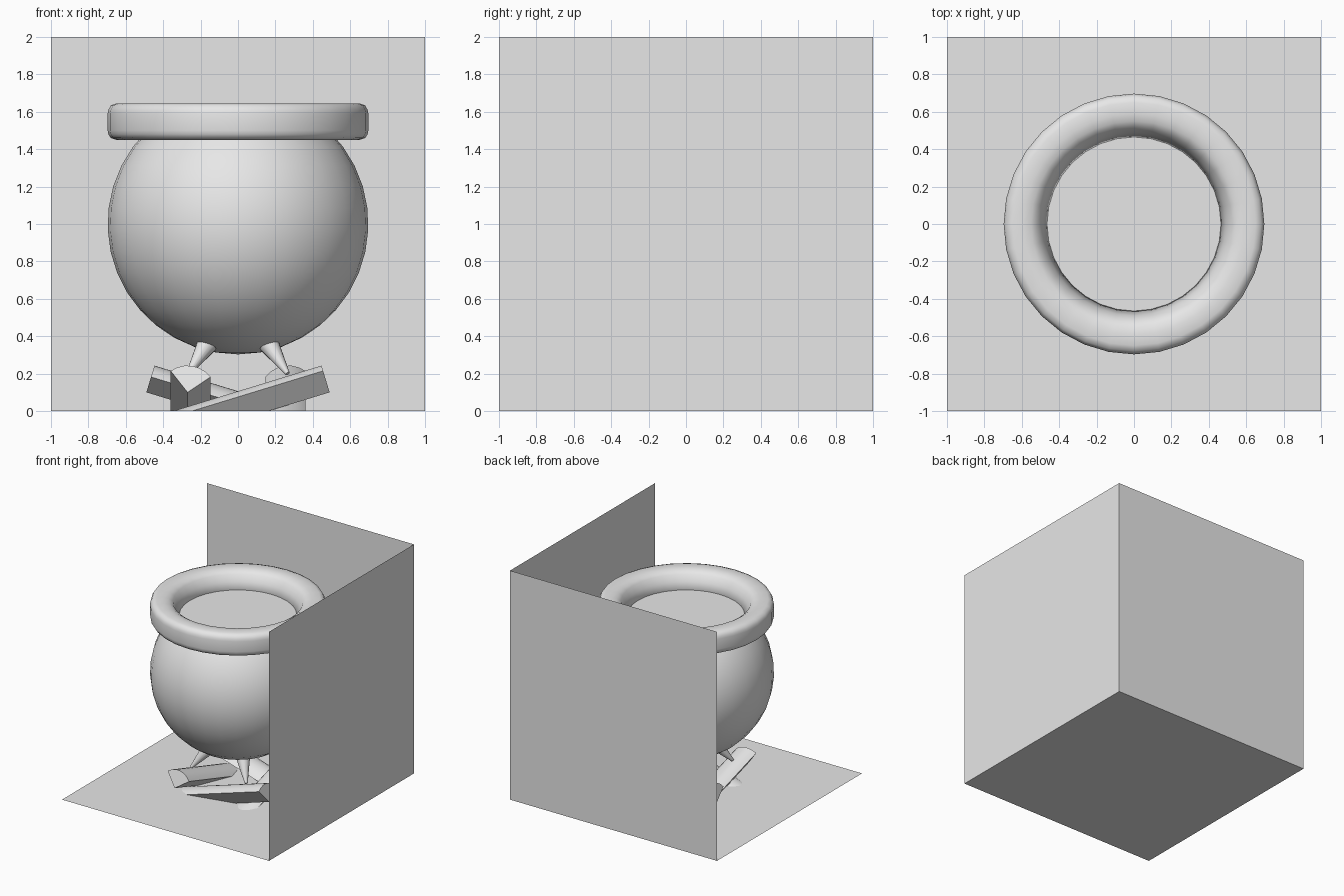
import bpy, bmesh, math
from mathutils import Matrix, Vector

cube = bpy.data.objects.get("Cube")
if cube:
    bpy.data.objects.remove(cube, do_unlink=True)

GREY = (0.8, 0.8, 0.8, 1)
mat = bpy.data.materials.new("plain grey")
mat.use_nodes = True
mat.diffuse_color = GREY
mat.node_tree.nodes["Principled BSDF"].inputs["Base Color"].default_value = GREY


def finish(name, bm, smooth=None):
    """Turn a bmesh into an object, optionally smoothed below an angle."""
    mesh = bpy.data.meshes.new(name)
    bm.to_mesh(mesh)
    bm.free()
    mesh.materials.append(mat)
    ob = bpy.data.objects.new(name, mesh)
    bpy.context.collection.objects.link(ob)
    if smooth:
        bpy.ops.object.select_all(action='DESELECT')
        ob.select_set(True)
        bpy.context.view_layer.objects.active = ob
        bpy.ops.object.shade_smooth_by_angle(angle=math.radians(smooth))
    return ob


def lathe(name, profile, closed=False, smooth=60, steps=32):
    """Spin an (r, z) profile around the z axis."""
    bm = bmesh.new()
    verts = [bm.verts.new((r, 0, z)) for r, z in profile]
    edges = [bm.edges.new(p) for p in zip(verts, verts[1:])]
    if closed:
        edges.append(bm.edges.new((verts[-1], verts[0])))
    bmesh.ops.spin(bm, geom=verts + edges, cent=(0, 0, 0), axis=(0, 0, 1),
                   angle=math.tau, steps=steps)
    bmesh.ops.remove_doubles(bm, verts=bm.verts, dist=1e-4)
    bmesh.ops.recalc_face_normals(bm, faces=bm.faces)
    return finish(name, bm, smooth)


def panel(name, origin, u, v):
    """Single flat rectangle spanned by two edge vectors."""
    o, u, v = Vector(origin), Vector(u), Vector(v)
    bm = bmesh.new()
    bm.faces.new([bm.verts.new(p) for p in (o, o + u, o + u + v, o + v)])
    return finish(name, bm)


# Floor and the two walls
panel("floor", (-1, -1, 0), (2, 0, 0), (0, 2, 0))
panel("back_wall", (-1, 1, 0), (2, 0, 0), (0, 0, 2))
panel("left_wall", (1, 1, 0), (0, -2, 0), (0, 0, 2))

# Round pot body, open under the rim
R = 0.697
top = math.radians(46)
bottom = -math.pi / 2
arc = [bottom + (top - bottom) * i / 14 for i in range(15)]
lathe("pot_body", [(R * math.cos(a), 1 + R * math.sin(a)) for a in arc])

# Thick rounded rim with a sloping inner lip
lathe("pot_rim", [(0.465, 1.5), (0.49, 1.56), (0.515, 1.615), (0.55, 1.638),
                  (0.59, 1.645), (0.65, 1.645), (0.68, 1.634), (0.693, 1.61),
                  (0.697, 1.59), (0.697, 1.5), (0.693, 1.48), (0.68, 1.46),
                  (0.65, 1.45), (0.5, 1.45)], closed=True)

# Liquid surface
lathe("liquid", [(0, 1.5), (0.467, 1.5)])

# Four splayed, tapered feet
for i in range(4):
    spin = Matrix.Rotation(math.radians(45 + 90 * i), 4, 'Z')
    start, end = Vector((0.235, 0, 0.355)), Vector((0.375, 0, 0.2))
    axis = end - start
    bm = bmesh.new()
    bmesh.ops.create_cone(bm, cap_ends=True, segments=16, radius1=0.055,
                          radius2=0.012, depth=axis.length)
    turn = axis.to_track_quat('Z', 'Y').to_matrix().to_4x4()
    bm.transform(spin @ Matrix.Translation((start + end) / 2) @ turn)
    finish(f"foot_{i + 1}", bm, 40)

# Four split logs in a ring, each with one end raised and the other in the floor
SECTOR = [math.radians(35 + 92 * i / 6) for i in range(7)]
for i in range(4):
    bm = bmesh.new()
    ring = [(0, 0)] + [(0.15 * math.cos(a), 0.15 * math.sin(a)) for a in SECTOR]
    face = bm.faces.new([bm.verts.new((0, y, z)) for y, z in ring])
    ext = bmesh.ops.extrude_face_region(bm, geom=[face])
    moved = [g for g in ext["geom"] if isinstance(g, bmesh.types.BMVert)]
    bmesh.ops.translate(bm, verts=moved, vec=(-1.05, 0, 0))
    place = Matrix.Translation((0.49, -0.27, 0.1)) @ Matrix.Rotation(math.radians(-17), 4, 'Y')
    bm.transform(Matrix.Rotation(math.radians(90 * i), 4, 'Z') @ place)
    # Trim whatever lies under the floor
    bmesh.ops.bisect_plane(bm, geom=bm.verts[:] + bm.edges[:] + bm.faces[:],
                           plane_co=(0, 0, 0.001), plane_no=(0, 0, 1), clear_inner=True)
    bmesh.ops.recalc_face_normals(bm, faces=bm.faces)
    finish(f"log_{i + 1}", bm, 30)
